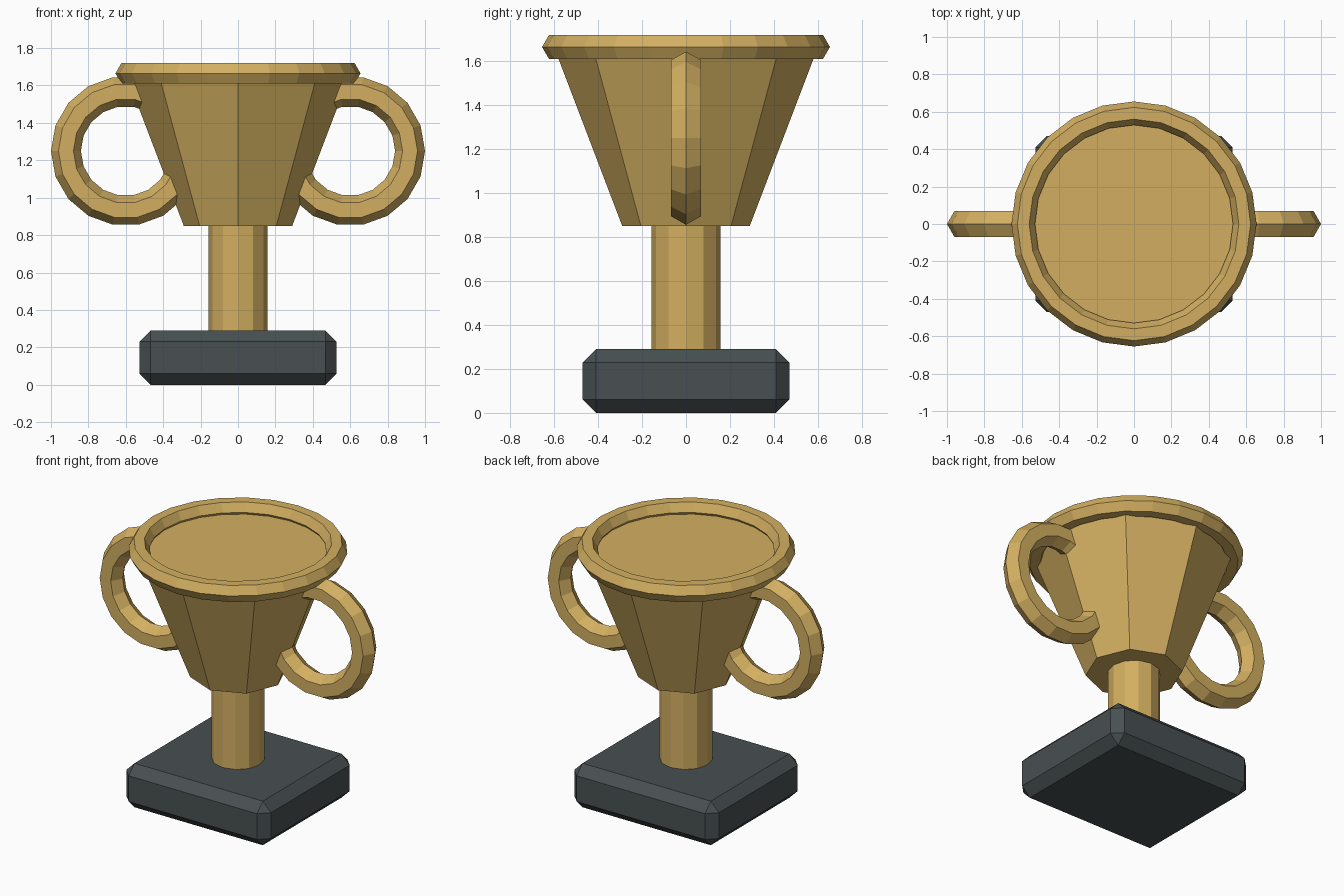
import bpy
from math import pi

if "Cube" in bpy.data.objects:
    bpy.data.objects.remove(bpy.data.objects["Cube"])


def material(name, rgb):
    m = bpy.data.materials.new(name)
    m.diffuse_color = (*rgb, 1)
    m.use_nodes = True
    m.node_tree.nodes["Principled BSDF"].inputs["Base Color"].default_value = m.diffuse_color
    return m


gold = material("gold", (0.65, 0.43, 0.12))
slate = material("slate", (0.065, 0.08, 0.085))


def finish(name, mat):
    ob = bpy.context.object
    ob.name = ob.data.name = name
    ob.data.materials.append(mat)
    return ob


# Bevelled plinth
bpy.ops.mesh.primitive_cube_add(size=1, location=(0, 0, 0.145))
base = bpy.context.object
base.scale = (1.055, 0.94, 0.29)
bpy.ops.object.transform_apply(location=False, rotation=False, scale=True)
finish("base", slate)
bevel = base.modifiers.new("bevel", 'BEVEL')
bevel.width, bevel.segments = 0.06, 1

# Twelve-sided stem, sunk slightly into base and cup
bpy.ops.mesh.primitive_cylinder_add(vertices=12, radius=0.158, depth=0.62, location=(0, 0, 0.57))
finish("stem", gold)

# Eight-sided flared cup
bpy.ops.mesh.primitive_cone_add(vertices=8, radius1=0.29, radius2=0.595, depth=0.8, location=(0, 0, 1.25))
finish("cup", gold)

# Rim ring
bpy.ops.mesh.primitive_torus_add(major_radius=0.592, minor_radius=0.063, major_segments=24,
                                 minor_segments=6, location=(0, 0, 1.665))
finish("rim", gold)

# Ring handles on both sides
for side, name in ((-1, "left_handle"), (1, "right_handle")):
    bpy.ops.mesh.primitive_torus_add(major_radius=0.32, minor_radius=0.08, major_segments=18,
                                     minor_segments=6, location=(side * 0.6, 0, 1.25),
                                     rotation=(pi / 2, 0, 0))
    finish(name, gold)
